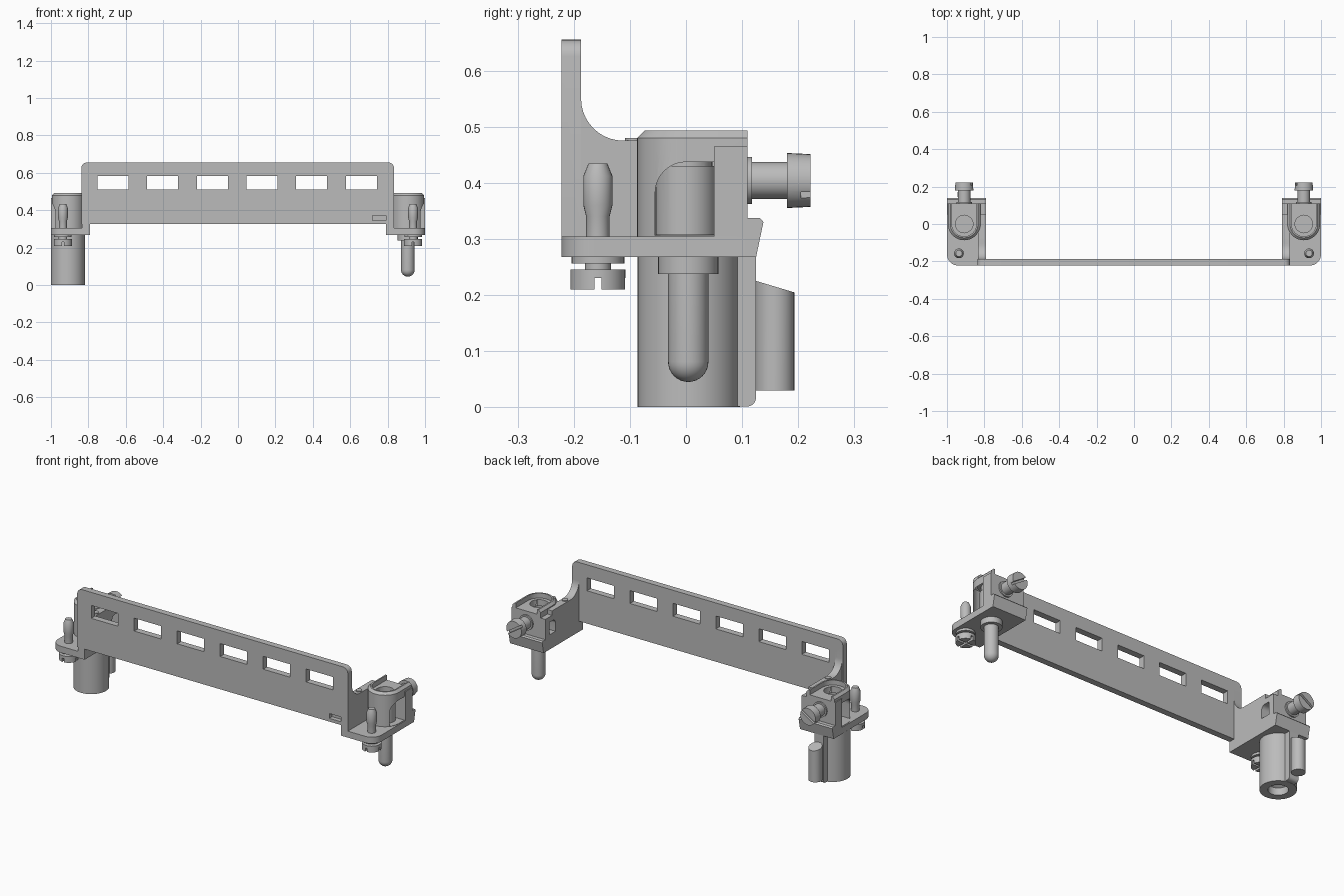
import bpy, bmesh, math
from mathutils import Vector

cube = bpy.data.objects.get("Cube")
if cube:
    bpy.data.objects.remove(cube, do_unlink=True)

GREY = (0.5, 0.5, 0.5, 1.0)
grey = bpy.data.materials.new("plain grey")
grey.use_nodes = True
grey.diffuse_color = GREY
grey.node_tree.nodes["Principled BSDF"].inputs["Base Color"].default_value = GREY


def finish(name, bm):
    bmesh.ops.recalc_face_normals(bm, faces=bm.faces)
    mesh = bpy.data.meshes.new(name)
    bm.to_mesh(mesh)
    bm.free()
    mesh.materials.append(grey)
    ob = bpy.data.objects.new(name, mesh)
    bpy.context.collection.objects.link(ob)
    return ob


def place(axis, u, v, w):
    return {"x": (w, u, v), "y": (u, w, v), "z": (u, v, w)}[axis]


def prism(name, axis, pts, a, b, side=1, bevel=None):
    """Extrude a flat outline along an axis; side=-1 mirrors it in x."""
    bm = bmesh.new()
    rings = [[bm.verts.new(place(axis, u, v, w)) for u, v in pts] for w in (a, b)]
    bm.faces.new(rings[0])
    bm.faces.new(rings[1])
    for i in range(len(pts)):
        j = (i + 1) % len(pts)
        bm.faces.new((rings[0][i], rings[0][j], rings[1][j], rings[1][i]))
    bmesh.ops.recalc_face_normals(bm, faces=bm.faces)
    if bevel:
        size, rule = bevel
        edges = [e for e in bm.edges if rule(e.verts[0].co, e.verts[1].co)]
        bmesh.ops.bevel(bm, geom=edges, offset=size, segments=1, affect="EDGES")
    for v in bm.verts:
        v.co.x *= side
    return finish(name, bm)


def box(name, x, y, z, side=1):
    pts = [(x[0], y[0]), (x[1], y[0]), (x[1], y[1]), (x[0], y[1])]
    return prism(name, "z", pts, *z, side)


def lathe(name, axis, center, profile, side=1, seg=32):
    """Spin (radius, distance) pairs around an axis through a centre."""
    bm = bmesh.new()
    rings = []
    for r, w in profile:
        n = seg if r > 0 else 1
        rings.append([bm.verts.new(place(axis, center[0] + r * math.cos(math.tau * i / seg),
                                         center[1] + r * math.sin(math.tau * i / seg), w))
                      for i in range(n)])
    for p, q in zip(rings, rings[1:]):
        for i in range(seg):
            j = (i + 1) % seg
            loop = [p[i % len(p)], p[j % len(p)], q[j % len(q)], q[i % len(q)]]
            bm.faces.new(list(dict.fromkeys(loop)))
    for v in bm.verts:
        v.co.x *= side
    return finish(name, bm)


def rod(name, axis, center, r, a, b, side=1):
    return lathe(name, axis, center, [(0, a), (r, a), (r, b), (0, b)], side)


def cut(ob, *cutters):
    for c in cutters:
        c.hide_render = True
        mod = ob.modifiers.new("cut", "BOOLEAN")
        mod.operation = "DIFFERENCE"
        mod.solver = "EXACT"
        mod.object = c
    bpy.context.view_layer.update()
    graph = bpy.context.evaluated_depsgraph_get()
    mesh = bpy.data.meshes.new_from_object(ob.evaluated_get(graph))
    ob.modifiers.clear()
    ob.data = mesh
    for c in cutters:
        bpy.data.objects.remove(c, do_unlink=True)


def arc(cx, cy, r, a0, a1, n=10):
    angles = [math.radians(a0 + (a1 - a0) * i / n) for i in range(n + 1)]
    return [(cx + r * math.cos(a), cy + r * math.sin(a)) for a in angles]


# Long front panel with six slots and a shallow latch recess
outline = [(-0.838, 0.327), (0.834, 0.327)]
outline += arc(0.804, 0.625, 0.03, 0, 90, 6) + arc(-0.808, 0.625, 0.03, 90, 180, 6)
panel = prism("front_panel", "y", outline, -0.222, -0.187)
slots = [box("slot", (x - 0.083, x + 0.083), (-0.3, -0.1), (0.51, 0.582))
         for x in [-0.668 + 0.2655 * i for i in range(6)]]
recess = box("recess", (0.72, 0.9), (-0.3, -0.197), (0.345, 0.372))
cut(panel, recess, *slots)

CX = 0.908          # centre of each end housing
PIN = (0.936, -0.157)

for side, label in ((1, "left"), (-1, "right")):
    # Inner side wall with curved rise to the panel
    pts = [(-0.222, 0.268), (0.11, 0.268), (0.11, 0.45), (0.05, 0.45), (0.05, 0.475)]
    pts += arc(-0.112, 0.55, 0.075, 270, 180) + [(-0.187, 0.61), (-0.222, 0.61)]
    wall = prism(label + "_side_wall", "x", pts, 0.792, 0.834, side)
    notch = [(0.02, 0.35), (0.075, 0.35), (0.075, 0.42)] + arc(0.045, 0.395, 0.025, 90, 180, 5)
    cut(wall, prism("notch", "x", notch, 0.7, 0.87, side))
    rod(label + "_wall_button", "z", (0.813, -0.093), 0.016, 0.47, 0.48, side)

    # Floor with rounded outer corner, and slanted lip at the back
    floor = [(0.792, -0.222)] + arc(0.94, -0.162, 0.06, -90, 0) + [(1.0, 0.12), (0.792, 0.12)]
    prism(label + "_floor", "z", floor, 0.268, 0.304, side)
    lip = [(0.1, 0.268), (0.125, 0.268), (0.138, 0.33), (0.132, 0.337), (0.11, 0.337), (0.1, 0.3)]
    prism(label + "_back_lip", "x", lip, 0.792, 1.0, side)

    # Round-fronted housing with top recess, bore and arched outer opening
    shape = [(CX + 0.087, 0.11)] + arc(CX, 0, 0.087, 0, -180, 24) + [(CX - 0.087, 0.11)]
    rim = lambda a, b: min(a.z, b.z) > 0.49 and min(a.y, b.y) < 0.1
    housing = prism(label + "_housing", "z", shape, 0.3, 0.493, side, (0.013, rim))
    tray = [(CX + 0.066, 0.3)] + arc(CX, 0, 0.066, 0, -180, 20) + [(CX - 0.066, 0.3)]
    arch = [(-0.055, 0.306), (0.05, 0.306), (0.05, 0.437)] + arc(0, 0.382, 0.055, 90, 180)
    cut(housing,
        prism("tray", "z", tray, 0.466, 0.6, side),
        rod("bore", "z", (CX, 0), 0.047, 0.32, 0.6, side),
        rod("cavity", "z", (CX, 0), 0.0545, 0.307, 0.43, side),
        prism("arch", "x", arch, CX, 1.1, side),
        prism("inner_notch", "x", notch, 0.7, CX, side))
    block = box(label + "_screw_block", (0.835, 1.0), (0.05, 0.11), (0.3, 0.465), side)

    # Slotted screw at the back
    screw = lathe(label + "_back_screw", "y", (CX, 0.404),
                  [(0, 0.1), (0.042, 0.1), (0.042, 0.118), (0.033, 0.118), (0.033, 0.18),
                   (0.049, 0.18), (0.047, 0.222), (0, 0.222)], side)
    slit = [(CX + u, 0.404 + v) for u, v in
            ((-0.05, 0.025), (0.05, -0.04), (0.05, -0.025), (-0.05, 0.04))]
    cut(screw, prism("slit", "y", slit, 0.205, 0.3, side))

    # Guide pin on the floor and cross-slotted screw beneath it
    lathe(label + "_guide_pin", "z", PIN,
          [(0, 0.295), (0.021, 0.295), (0.021, 0.34), (0.026, 0.36), (0.026, 0.412),
           (0.017, 0.434), (0, 0.434)], side, 24)
    under = lathe(label + "_bottom_screw", "z", PIN,
                  [(0, 0.21), (0.049, 0.21), (0.049, 0.245), (0.023, 0.245), (0.023, 0.256),
                   (0.047, 0.256), (0.047, 0.27), (0, 0.27)], side)
    px, py = PIN
    cut(under,
        box("slit_a", (px - 0.1, px + 0.1), (py - 0.006, py + 0.006), (0.1, 0.23), side),
        box("slit_b", (px - 0.006, px + 0.006), (py - 0.1, py + 0.1), (0.1, 0.23), side))

# Round-ended locating pin under the left end
dome = arc(0, 0.081, 0.036, -90, 0, 8)
dome[0] = (0, 0.045)
lathe("locating_pin", "z", (CX, 0.004),
      dome + [(0.036, 0.237), (0.054, 0.237), (0.054, 0.27), (0, 0.27)], 1)

# Hollow socket under the right end, with rib and slant-topped key rod
lathe("socket", "z", (0.91, 0.005),
      [(0, 0.12), (0.03, 0.12), (0.03, 0.05), (0.05, 0.04), (0.05, 0),
       (0.091, 0), (0.091, 0.27), (0, 0.27)], -1, 48)
rib = [(0.07, 0.001), (0.108, 0.001)] + arc(0.108, 0.018, 0.017, -90, 0, 5)
rib += [(0.125, 0.27), (0.07, 0.27)]
prism("socket_rib", "x", rib, 0.882, 0.938, -1)
key = rod("key_rod", "z", (0.91, 0.158), 0.035, 0.03, 0.23, -1)
for v in key.data.vertices:
    if v.co.z > 0.2:
        v.co.z = 0.225 - 0.3 * (v.co.y - 0.125)

# Smooth round parts while keeping edges crisp
bpy.ops.object.select_all(action="DESELECT")
for ob in bpy.context.collection.objects:
    if ob.type == "MESH" and grey.name in ob.data.materials:
        ob.select_set(True)
        bpy.context.view_layer.objects.active = ob
bpy.ops.object.shade_smooth_by_angle(angle=math.radians(30))
